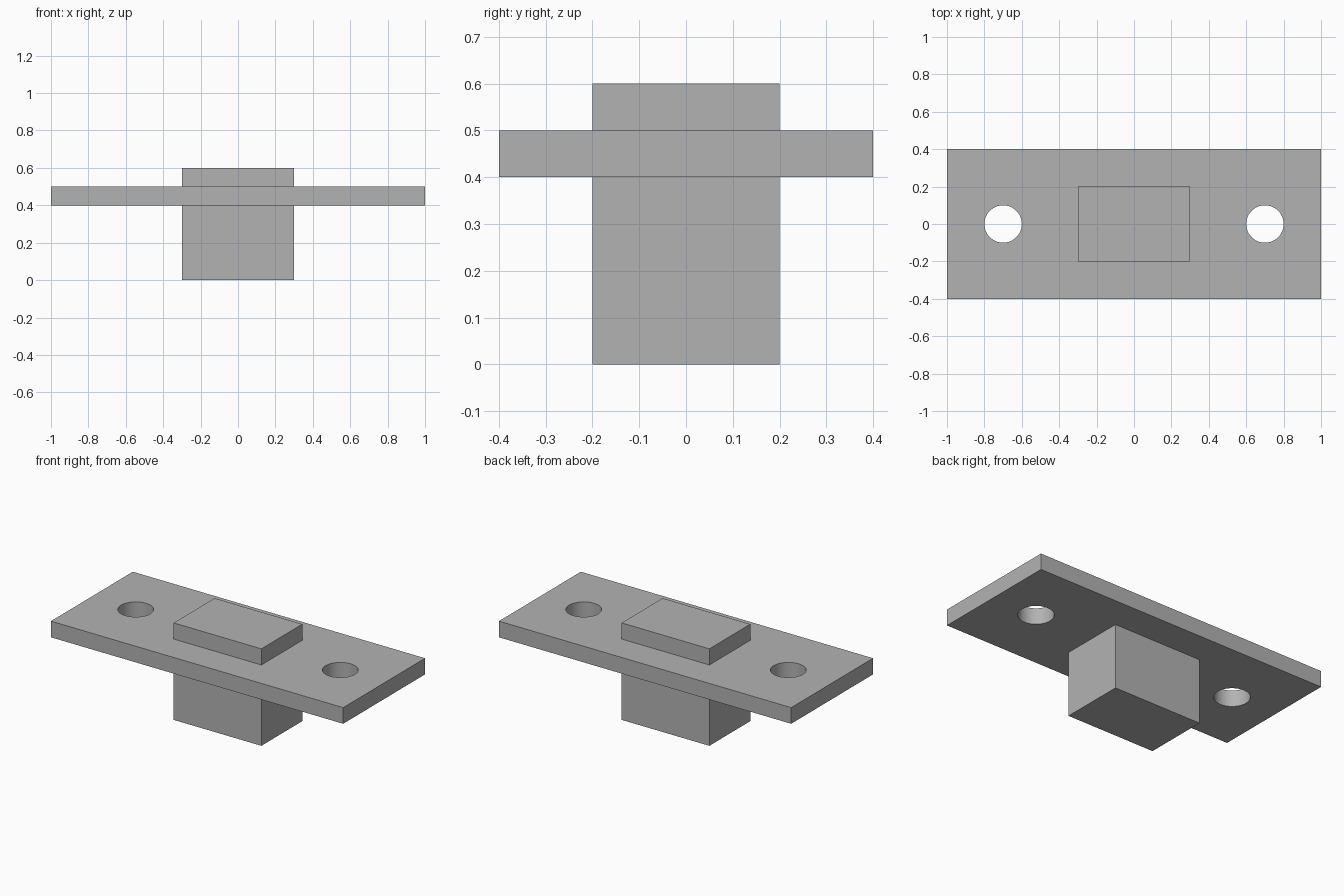
import bpy

cube = bpy.data.objects.get("Cube")
if cube:
    bpy.data.objects.remove(cube, do_unlink=True)

# Single plain grey material
GREY = (0.45, 0.45, 0.45, 1.0)
grey = bpy.data.materials.new("plain_grey")
grey.use_nodes = True
grey.diffuse_color = GREY
grey.node_tree.nodes["Principled BSDF"].inputs["Base Color"].default_value = GREY


def block(name, width, depth, bottom, top):
    """Centred box spanning bottom to top."""
    bpy.ops.mesh.primitive_cube_add(size=1, location=(0, 0, (bottom + top) / 2))
    obj = bpy.context.object
    obj.name = name
    obj.scale = (width, depth, top - bottom)
    bpy.ops.object.transform_apply(location=False, rotation=False, scale=True)
    obj.data.materials.append(grey)
    return obj


def drill(obj, x, radius):
    """Cut a smooth vertical hole through obj."""
    bpy.ops.mesh.primitive_cylinder_add(
        vertices=64, radius=radius, depth=1, location=(x, 0, obj.location.z))
    cutter = bpy.context.object
    cutter.name = "hole_cutter"
    cutter.hide_render = True
    cutter.data.materials.append(grey)
    mod = obj.modifiers.new("hole", 'BOOLEAN')
    mod.operation = 'DIFFERENCE'
    mod.solver = 'EXACT'
    mod.object = cutter
    bpy.ops.object.select_all(action='DESELECT')
    obj.select_set(True)
    bpy.context.view_layer.objects.active = obj
    bpy.ops.object.modifier_apply(modifier=mod.name)
    bpy.data.objects.remove(cutter, do_unlink=True)


# Mounting plate with a hole near each end
plate = block("mounting_plate", 2.0, 0.8, 0.4, 0.5)
for side in (-1, 1):
    drill(plate, side * 0.7, 0.1)
bpy.ops.object.shade_smooth_by_angle()

# Block below the plate and raised pad above it
block("lower_block", 0.6, 0.4, 0.0, 0.4)
block("raised_pad", 0.6, 0.4, 0.5, 0.6)
